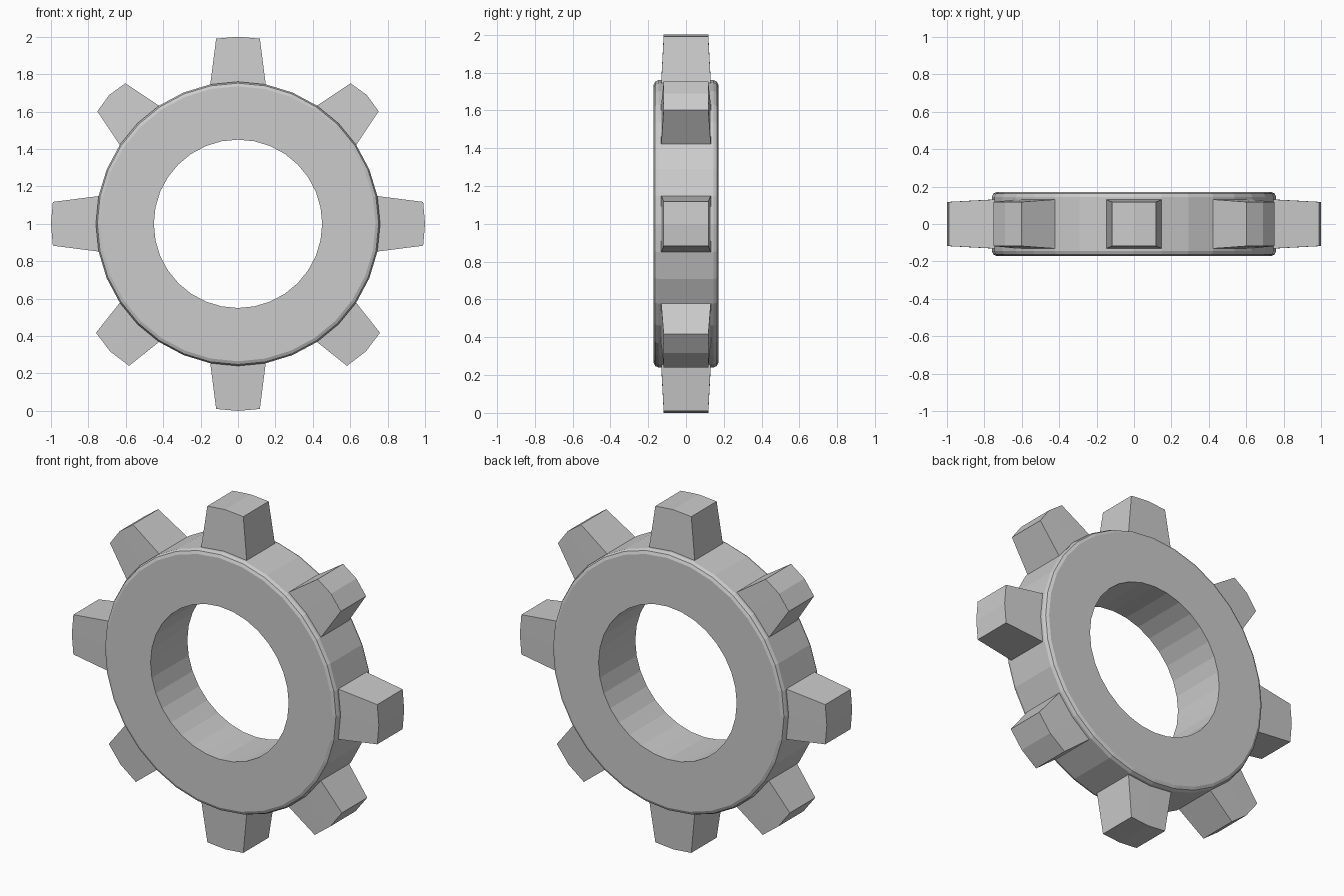
import bpy, bmesh, math
from mathutils import Vector

cube = bpy.data.objects.get("Cube")
if cube:
    bpy.data.objects.remove(cube, do_unlink=True)

SIDES = 32
STEP = 2 * math.pi / SIDES
CENTRE = Vector((0, 0, 1))

grey = bpy.data.materials.new("plain grey")
grey.use_nodes = True
colour = (0.6, 0.6, 0.6, 1)
grey.diffuse_color = colour
grey.node_tree.nodes["Principled BSDF"].inputs["Base Color"].default_value = colour


def finish(bm, name):
    bmesh.ops.recalc_face_normals(bm, faces=bm.faces)
    mesh = bpy.data.meshes.new(name)
    bm.to_mesh(mesh)
    bm.free()
    mesh.materials.append(grey)
    obj = bpy.data.objects.new(name, mesh)
    bpy.context.collection.objects.link(obj)
    return obj


def bridge(bm, loop_a, loop_b):
    n = len(loop_a)
    for i in range(n):
        j = (i + 1) % n
        bm.faces.new((loop_a[i], loop_a[j], loop_b[j], loop_b[i]))


# Ring: radius and depth profile swept around the y axis
front_half = [(0.45, -0.171), (0.735, -0.171), (0.752, -0.163), (0.76, -0.145)]
profile = front_half + [(r, -y) for r, y in reversed(front_half)]
bm = bmesh.new()
loops = []
for r, y in profile:
    loops.append([bm.verts.new(CENTRE + Vector((r * math.sin(i * STEP), y, r * math.cos(i * STEP))))
                  for i in range(SIDES)])
for k in range(len(loops)):
    bridge(bm, loops[k], loops[(k + 1) % len(loops)])
finish(bm, "gear_ring")


# Teeth: tapered blocks, each two ring facets wide, with a peaked tip
def add_tooth(name, angle, half_tip, corner_r, middle_r):
    out = Vector((math.sin(angle), 0, math.cos(angle)))
    side = Vector((math.cos(angle), 0, -math.sin(angle)))
    base_w, base_r = 0.76 * math.sin(STEP), 0.76 * math.cos(STEP)
    outline = [(-base_w, base_r, 0.131), (-half_tip, corner_r, 0.118), (0, middle_r, 0.118),
               (half_tip, corner_r, 0.118), (base_w, base_r, 0.131), (0, 0.755, 0.131)]
    bm = bmesh.new()
    rims = [[bm.verts.new(CENTRE + side * s + out * r + Vector((0, sign * d, 0)))
             for s, r, d in outline] for sign in (-1, 1)]
    bridge(bm, *rims)
    # Split each cheek down the middle
    for rim in rims:
        bm.faces.new((rim[0], rim[1], rim[2], rim[5]))
        bm.faces.new((rim[2], rim[3], rim[4], rim[5]))
    finish(bm, name)


names = ["top", "upper_left", "left", "lower_left", "bottom", "lower_right", "right", "upper_right"]
for i, place in enumerate(names):
    if place.startswith("upper"):
        tip = (0.106, 0.957, 0.974)
    elif place.startswith("lower"):
        tip = (0.125, 0.949, 0.966)
    else:
        tip = (0.117, 0.99, 1.0)
    add_tooth("tooth_" + place, i * math.pi / 4, *tip)
